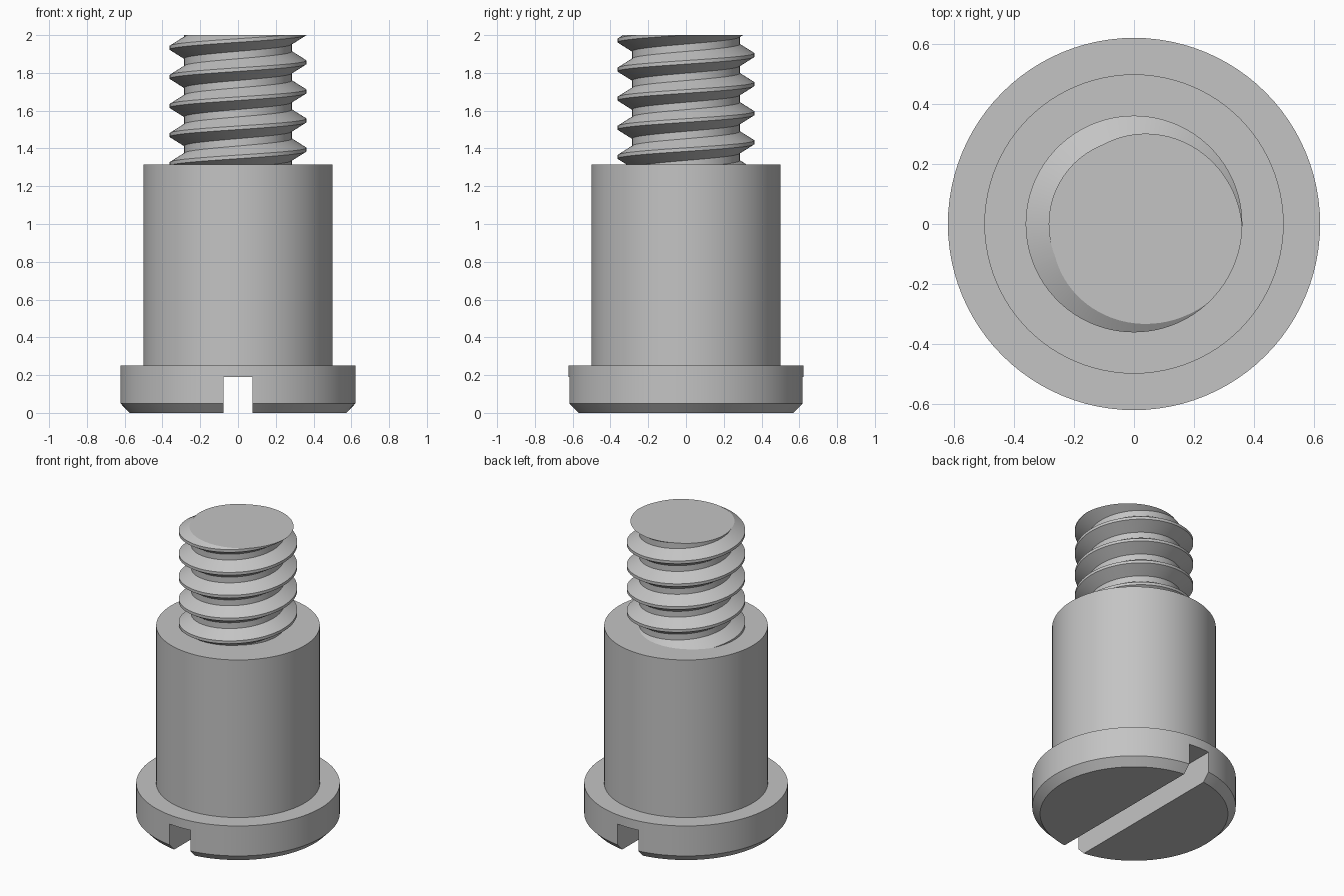
import bpy, bmesh, math

cube = bpy.data.objects.get("Cube")
if cube:
    bpy.data.objects.remove(cube, do_unlink=True)

metal = bpy.data.materials.new("grey_metal")
metal.use_nodes = True
GREY = (0.55, 0.55, 0.55, 1)
metal.diffuse_color = GREY
metal.node_tree.nodes["Principled BSDF"].inputs["Base Color"].default_value = GREY

SEGMENTS = 96


def finish(bm, name):
    """Turn a bmesh into a smooth-shaded object with sharp edges kept."""
    bmesh.ops.recalc_face_normals(bm, faces=bm.faces)
    mesh = bpy.data.meshes.new(name)
    bm.to_mesh(mesh)
    bm.free()
    mesh.materials.append(metal)
    obj = bpy.data.objects.new(name, mesh)
    bpy.context.collection.objects.link(obj)
    shade(obj)
    return obj


def shade(obj):
    bpy.ops.object.select_all(action="DESELECT")
    obj.select_set(True)
    bpy.context.view_layer.objects.active = obj
    bpy.ops.object.shade_smooth_by_angle(angle=math.radians(25))


def lathe(name, profile):
    """Closed solid of revolution from (radius, z) points, bottom to top."""
    bm = bmesh.new()
    rings = []
    for r, z in profile:
        ring = []
        for i in range(SEGMENTS):
            a = math.tau * i / SEGMENTS
            ring.append(bm.verts.new((r * math.cos(a), r * math.sin(a), z)))
        rings.append(ring)
    for low, high in zip(rings, rings[1:]):
        for i in range(SEGMENTS):
            j = (i + 1) % SEGMENTS
            bm.faces.new((low[i], low[j], high[j], high[i]))
    bm.faces.new(rings[0][::-1])
    bm.faces.new(rings[-1])
    return finish(bm, name)


# Chamfered head and plain shoulder
head = lathe("head", [(0.574, 0), (0.622, 0.05), (0.622, 0.252)])
lathe("shoulder", [(0.5, 0.225), (0.5, 1.314)])

# Driver slot cut through the head from front to back
bpy.ops.mesh.primitive_cube_add(size=1, location=(0, 0, 0.09))
cutter = bpy.context.object
cutter.name = "slot_cutter"
cutter.scale = (0.154, 2, 0.2)
cutter.hide_render = True
slot = head.modifiers.new("slot", "BOOLEAN")
slot.operation = "DIFFERENCE"
slot.solver = "EXACT"
slot.object = cutter
bpy.context.view_layer.objects.active = head
bpy.ops.object.modifier_apply(modifier="slot")
bpy.data.objects.remove(cutter, do_unlink=True)
shade(head)

# Right-handed thread: a crest and root profile swept along a helix
PITCH, CREST_Z, ROOT_R, CREST_R = 0.154, 1.856, 0.285, 0.362
CREST_FLAT, ROOT_FLAT = 0.019, 0.039
FLANK = (PITCH - CREST_FLAT - ROOT_FLAT) / 2
TURNS_BELOW, TURNS = 5, 8
section = [
    (CREST_R, -CREST_FLAT / 2),
    (CREST_R, CREST_FLAT / 2),
    (ROOT_R, CREST_FLAT / 2 + FLANK),
    (ROOT_R, CREST_FLAT / 2 + FLANK + ROOT_FLAT),
]
bm = bmesh.new()
rows = []
for i in range(SEGMENTS * TURNS):
    turn = i / SEGMENTS
    a = math.tau * turn
    z = CREST_Z + PITCH * (turn - TURNS_BELOW)
    rows.append([bm.verts.new((r * math.cos(a), r * math.sin(a), z + dz))
                 for r, dz in section])
for i in range(SEGMENTS * (TURNS - 1) - 1):
    # each strip is closed by the start of the strip one turn above
    here = rows[i] + [rows[i + SEGMENTS][0]]
    there = rows[i + 1] + [rows[i + SEGMENTS + 1][0]]
    for j in range(len(section)):
        bm.faces.new((here[j], there[j], there[j + 1], here[j + 1]))

# Trim both ends flat and cap them
for z, direction in ((1.28, -1), (2.0, 1)):
    cut = bmesh.ops.bisect_plane(
        bm, geom=bm.verts[:] + bm.edges[:] + bm.faces[:],
        plane_co=(0, 0, z), plane_no=(0, 0, direction), clear_outer=True)
    rim = [e for e in cut["geom_cut"] if isinstance(e, bmesh.types.BMEdge)]
    bmesh.ops.contextual_create(bm, geom=rim)
bmesh.ops.delete(bm, geom=[v for v in bm.verts if not v.link_faces], context="VERTS")
finish(bm, "threaded_end")
